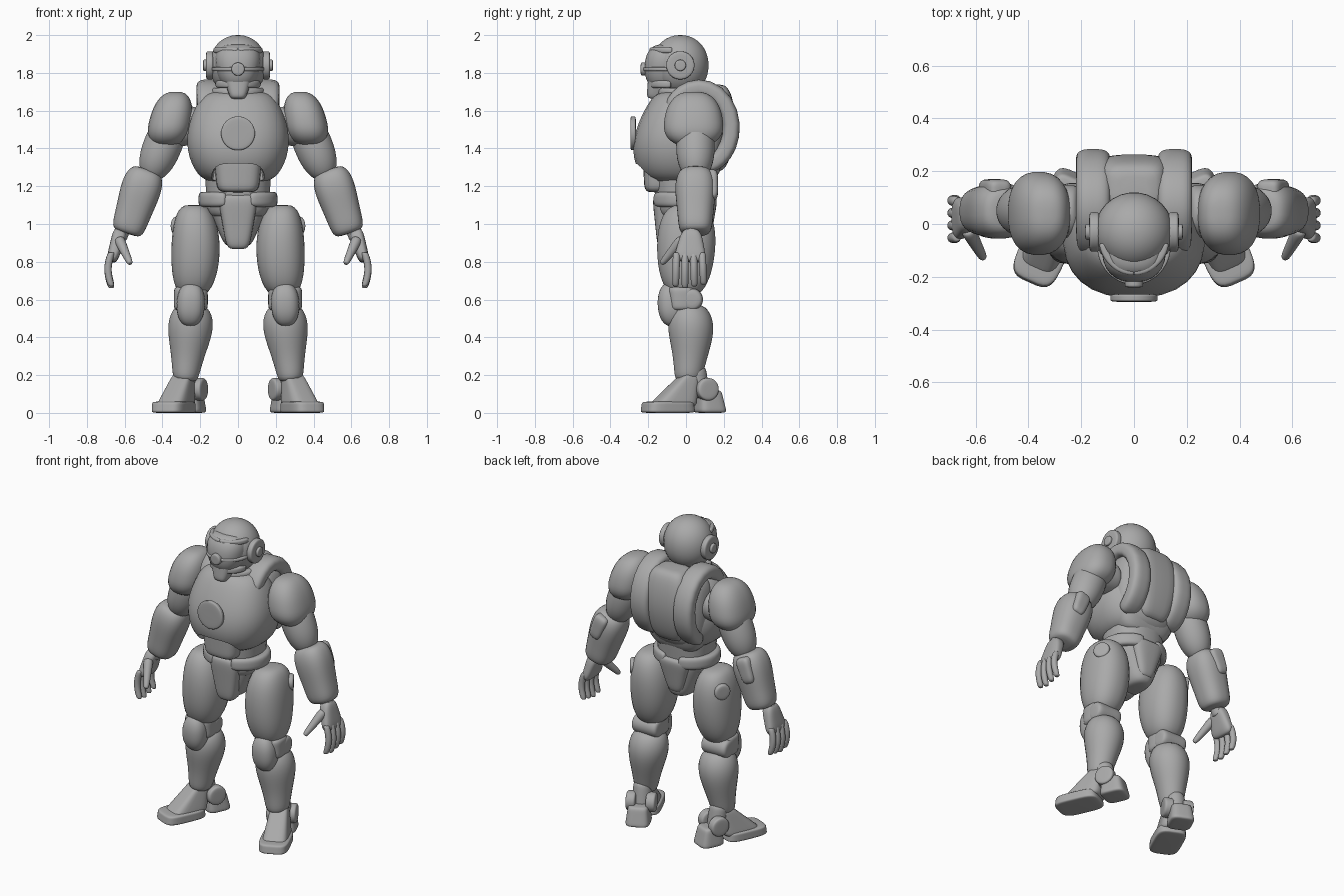
import bpy, math
from mathutils import Matrix, Vector

default_cube = bpy.data.objects.get("Cube")
if default_cube:
    bpy.data.objects.remove(default_cube, do_unlink=True)

colour = (.4, .4, .4, 1)
grey = bpy.data.materials.new("armour_grey")
grey.use_nodes = True
grey.diffuse_color = colour
grey.node_tree.nodes["Principled BSDF"].inputs["Base Color"].default_value = colour

X, Y, Z = Vector((1, 0, 0)), Vector((0, 1, 0)), Vector((0, 0, 1))
SIDES, STEPS = 28, 20


def skin(name, frames, square, pair, place):
    """Join superellipse sections, each given as (centre, half width vector, half depth vector)."""
    verts, faces = [], []
    for centre, across, along in frames:
        for k in range(SIDES):
            angle = math.tau * (k + .5) / SIDES
            c, s = math.cos(angle), math.sin(angle)
            c = math.copysign(abs(c) ** (2 / square), c)
            s = math.copysign(abs(s) ** (2 / square), s)
            verts.append(place @ (centre + across * c + along * s))
    for base in range(0, len(verts) - SIDES, SIDES):
        for k in range(SIDES):
            a, b = base + k, base + (k + 1) % SIDES
            faces.append((a, b, b + SIDES, a + SIDES))
    faces.append(tuple(reversed(range(SIDES))))
    faces.append(tuple(range(len(verts) - SIDES, len(verts))))
    mesh = bpy.data.meshes.new(name)
    mesh.from_pydata(verts, [], faces)
    mesh.materials.append(grey)
    for face in mesh.polygons:
        face.use_smooth = True
    obj = bpy.data.objects.new(name, mesh)
    bpy.context.collection.objects.link(obj)
    if pair:
        obj.modifiers.new("Mirror", 'MIRROR').use_mirror_merge = False
    return obj


def stations(rounding):
    """Positions from 0 to 1, packed towards the ends, with the rounded-end scale at each."""
    for i in range(STEPS + 1):
        t = (1 - math.cos(math.pi * (i + .3) / (STEPS + .6))) / 2
        yield t, (1 - abs(2 * t - 1) ** rounding) ** (1 / rounding)


def solid(name, start, end, wide, deep=None, bulge=0, peak=.5, rounding=6, square=2,
          bend=(0, 0, 0), level=False, pair=False, place=Matrix()):
    """Rounded tapering body; wide and deep are half sizes at its start and end."""
    start, end, bend, deep = Vector(start), Vector(end), Vector(bend), deep or wide
    axis = Z if level else (end - start).normalized()
    side = Z if abs(axis.y) > .9 else Y
    v = (side - axis * side.dot(axis)).normalized()
    u = v.cross(axis)
    frames = []
    for t, end_scale in stations(rounding):
        swell = math.sin(math.pi * t ** (math.log(.5) / math.log(peak)))
        scale = end_scale * (1 + bulge * swell)
        w, d = (a + (b - a) * t for a, b in (wide, deep))
        centre = start.lerp(end, t) + bend * math.sin(math.pi * t)
        frames.append((centre, u * w * scale, v * d * scale))
    return skin(name, frames, square, pair, place)


def disc(name, centre, axis, radius, half, pair=True, place=Matrix()):
    centre, sizes = Vector(centre), (radius, radius)
    solid(name, centre - axis * half, centre + axis * half, sizes, pair=pair, place=place)


def strap(name, centre, right, up, sweep, height, thick, rounding=8, square=3):
    """Band along an elliptical arc spanned by two radius vectors, made on both sides."""
    normal = right.cross(up).normalized()
    first, last = (math.radians(a) for a in sweep)
    frames = []
    for t, scale in stations(rounding):
        a = first + (last - first) * t
        point = Vector(centre) + right * math.cos(a) + up * math.sin(a)
        tangent = (up * math.cos(a) - right * math.sin(a)).normalized() * math.copysign(1, last - first)
        frames.append((point, normal.cross(tangent) * thick * scale, normal * height * scale))
    skin(name, frames, square, True, Matrix())


# Head
solid("helmet", (0, -.03, 1.68), (0, -.03, 2), (.15, .15), rounding=2.1)
solid("face_mask", (0, -.1, 1.71), (0, -.09, 1.95), (.08, .11), (.1, .1), bulge=.25, rounding=4, square=2.4)
solid("chin_guard", (0, -.17, 1.66), (0, -.14, 1.79), (.04, .08), (.04, .06), square=3)
disc("nose_disc", (0, -.22, 1.82), Y, .035, .02, pair=False)
disc("ear_disc", (.15, -.03, 1.84), X, .075, .02)
disc("ear_button", (.17, -.03, 1.84), X, .03, .015)
strap("visor_lip", (0, -.08, 1.82), X * .13, Y * .14, (-90, 0), .01, .01)
strap("brow_ridge", (0, -.05, 1.92), X * .12, Y * .13, (-90, -10), .015, .015)
strap("jaw_bar", (0, -.08, 1.74), X * .1, Y * .1, (-70, 0), .02, .02)
solid("neck", (0, -.03, 1.6), (0, -.03, 1.76), (.1, .1))
strap("collar", (0, -.02, 1.69), X * .12, Y * .11, (-90, 90), .03, .025)

# Chest shell with an arched opening over the belly
chest = solid("chest", (0, -.03, 1.22), (0, -.03, 1.7), (.19, .19), (.19, .14), bulge=.42, peak=.46,
              rounding=7, square=2.4, bend=(0, -.01, 0))
cutter = solid("belly_opening", (0, -.4, 1.2), (0, -.15, 1.2), (.14, .14), (.12, .12), rounding=20, square=4)
cutter.hide_render = True
cut = chest.modifiers.new("Opening", 'BOOLEAN')
cut.operation, cut.object, cut.solver = 'DIFFERENCE', cutter, 'EXACT'
bpy.context.view_layer.objects.active = chest
chest.select_set(True)
bpy.ops.object.modifier_apply(modifier=cut.name)
bpy.ops.object.shade_smooth_by_angle()
bpy.data.objects.remove(cutter, do_unlink=True)
solid("belly_plate", (0, -.12, 1.17), (0, -.13, 1.37), (.11, .13), (.1, .1), square=3.5)
disc("chest_boss", (0, -.28, 1.48), Y, .09, .015, pair=False)

# Back pack and waist
solid("lower_back", (0, .07, 1.2), (0, .1, 1.7), (.17, .2), (.08, .12), bulge=.2, square=3)
solid("back_panel", (0, .12, 1.28), (0, .14, 1.74), (.1, .12), (.09, .09), bulge=.25, square=4, bend=(0, .02, 0))
strap("back_lobe", (.155, .07, 1.51), Y * .17, Z * .21, (155, -75), .065, .045)
solid("waist", (0, -.01, 1.03), (0, -.01, 1.32), (.16, .18), (.14, .17), square=2.4)

# Pelvis and belt
solid("pelvis", (0, 0, .88), (0, 0, 1.14), (.07, .18), (.12, .14), square=2.5)
solid("groin_plate", (0, -.09, .87), (0, -.12, 1.16), (.06, .11), (.06, .06), square=3.5)
solid("tail_plate", (0, .08, .92), (0, .11, 1.15), (.05, .12), (.05, .06), square=3)
strap("belt", (0, -.01, 1.13), X * .18, Y * .15, (-70, 75), .04, .03)

# Arms
solid("shoulder_pad", (.38, .04, 1.41), (.33, .04, 1.7), (.1, .09), (.14, .12), bulge=.2, peak=.4,
      rounding=3, square=2.4, level=True, pair=True)
solid("shoulder_joint", (.2, .05, 1.53), (.36, .04, 1.5), (.1, .1), pair=True)
solid("upper_arm", (.47, .05, 1.24), (.34, .05, 1.56), (.08, .09), bulge=.2, rounding=3, pair=True)
solid("elbow", (.47, .06, 1.2), (.47, .06, 1.3), (.06, .06), rounding=2, pair=True)
solid("forearm", (.59, .05, .95), (.48, .05, 1.29), (.09, .09), bulge=.18, peak=.7, square=2.5, pair=True)
solid("elbow_guard", (.56, .13, 1.13), (.5, .13, 1.28), (.04, .05), (.04, .04), rounding=4, square=3.5, pair=True)

# Hands
solid("wrist", (.6, .03, 1), (.63, .03, .92), (.04, .04), pair=True)
solid("palm", (.62, .03, .97), (.67, .02, .8), (.04, .03), (.05, .09), rounding=4, square=3, pair=True)
for i, finger in enumerate(("index", "middle", "ring", "little")):
    y = .045 * i - .05
    tip = .66 + .01 * abs(i - 1)
    solid(finger + "_finger", (.67, y, .85), (.67, y * 1.1, tip), (.02, .018), bend=(.018, 0, 0), pair=True)
solid("thumb", (.63, -.02, .92), (.57, -.13, .79), (.03, .016), pair=True)

# Legs
solid("thigh", (.24, -.01, .62), (.23, .01, 1.1), (.1, .1), (.11, .13), bulge=.28, rounding=4,
      square=2.3, bend=(-.01, 0, 0), pair=True)
disc("hip_disc", (.31, .08, .99), Vector((.85, .53, 0)), .05, .03)
disc("knee_joint", (.25, .03, .6), X, .06, .09)
solid("knee_pad", (.255, -.07, .46), (.245, -.08, .69), (.06, .06), bulge=.25, rounding=3, square=2.5, pair=True)
solid("knee_band", (.25, -.02, .54), (.25, -.02, .67), (.09, .09), (.07, .08), square=3, pair=True)
solid("shin", (.28, .01, .17), (.24, .02, .57), (.07, .09), (.075, .09), bulge=.4, peak=.68, rounding=7,
      bend=(0, .01, 0), pair=True)

# Feet, turned outward
turn = Matrix.Translation((.275, .05, 0)) @ Matrix.Rotation(math.radians(24), 4, 'Z')
foot = dict(square=4, level=True, pair=True, place=turn)
solid("sole", (0, -.16, 0), (0, -.16, .06), (.09, .09), (.14, .13), rounding=8, **foot)
solid("instep", (0, -.14, .03), (0, -.03, .21), (.08, .05), (.13, .04), rounding=8, **foot)
solid("heel", (.01, .08, 0), (.01, .07, .12), (.075, .06), (.08, .06), rounding=8, **foot)
disc("outer_ankle_disc", (.06, .04, .125), X, .06, .03, place=turn)
disc("inner_ankle_disc", (-.06, .04, .125), X, .06, .03, place=turn)
solid("ankle", (0, .02, .08), (0, 0, .24), (.06, .055), pair=True, place=turn)
